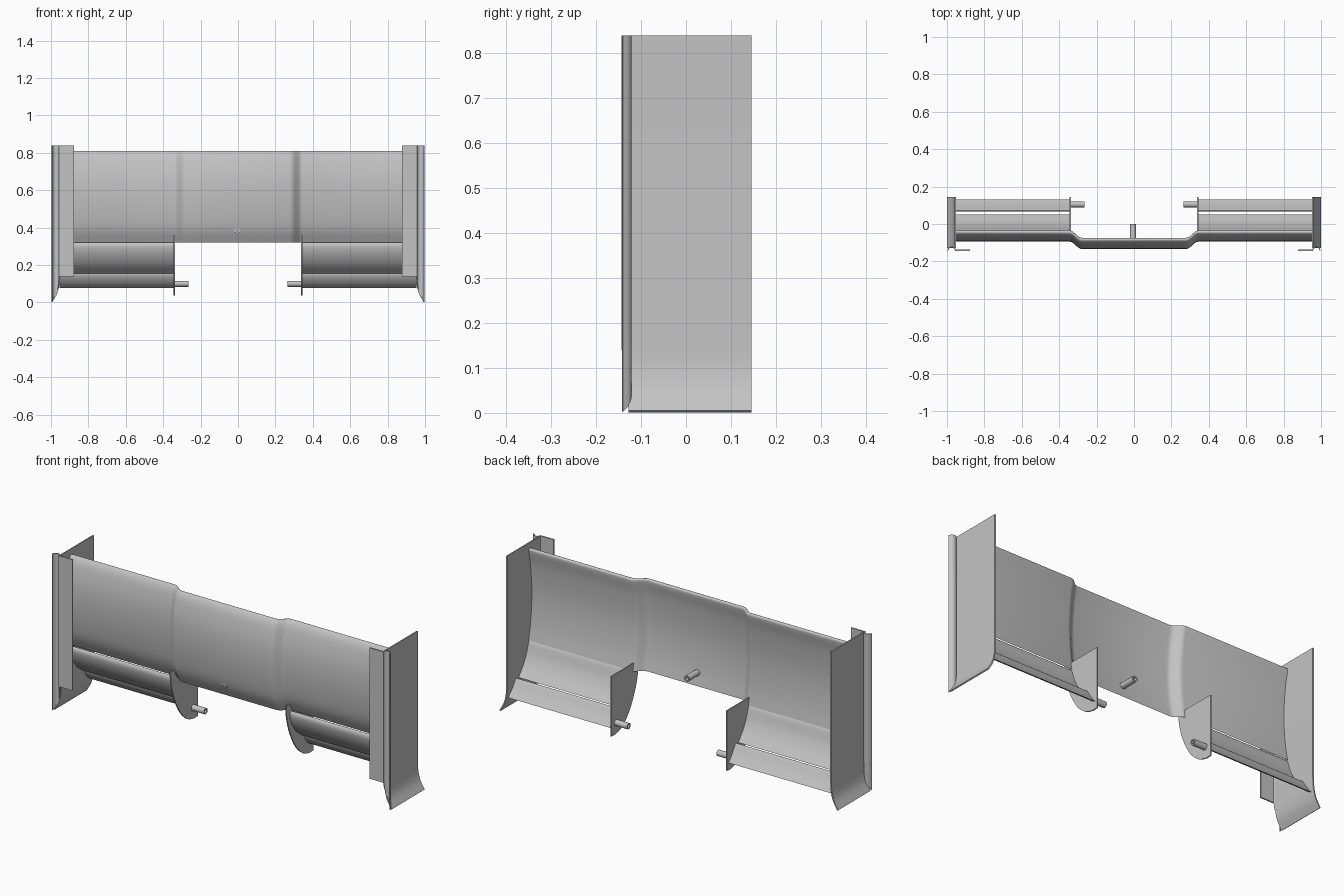
import bpy, bmesh
from mathutils import Vector, Matrix

cube = bpy.data.objects.get("Cube")
if cube:
    bpy.data.objects.remove(cube, do_unlink=True)

grey = bpy.data.materials.new("plain_grey")
grey.use_nodes = True
grey.diffuse_color = (0.55, 0.55, 0.55, 1)
grey.node_tree.nodes["Principled BSDF"].inputs["Base Color"].default_value = (0.55, 0.55, 0.55, 1)


def finish(name, bm, thickness=0, mirror=True, offset=0):
    """Make an object, thickened if asked and mirrored left to right."""
    bmesh.ops.recalc_face_normals(bm, faces=bm.faces)
    mesh = bpy.data.meshes.new(name)
    bm.to_mesh(mesh)
    bm.free()
    mesh.materials.append(grey)
    ob = bpy.data.objects.new(name, mesh)
    bpy.context.collection.objects.link(ob)
    bpy.ops.object.select_all(action='DESELECT')
    bpy.context.view_layer.objects.active = ob
    ob.select_set(True)
    if thickness:
        solid = ob.modifiers.new("thickness", 'SOLIDIFY')
        solid.thickness = thickness
        solid.offset = offset
    if mirror:
        ob.modifiers.new("mirror", 'MIRROR').use_mirror_merge = False
    for mod in list(ob.modifiers):
        bpy.ops.object.modifier_apply(modifier=mod.name)
    bpy.ops.object.shade_smooth_by_angle(angle=0.6)


def sheet(name, rows, thickness):
    """Skin a grid of points, given as equal rows."""
    bm = bmesh.new()
    grid = [[bm.verts.new(p) for p in row] for row in rows]
    for a, b in zip(grid, grid[1:]):
        for i in range(len(a) - 1):
            bm.faces.new((a[i], a[i + 1], b[i + 1], b[i]))
    finish(name, bm, thickness)


def smooth_path(points, steps=4):
    """Catmull-Rom curve through 2D points."""
    p = [Vector(q) for q in points]
    p = [2 * p[0] - p[1]] + p + [2 * p[-1] - p[-2]]
    out = []
    for a, b, c, d in zip(p, p[1:], p[2:], p[3:]):
        for k in range(steps):
            t = k / steps
            out.append(0.5 * (2 * b + (c - a) * t + (2 * a - 5 * b + 4 * c - d) * t * t
                              + (3 * b - a - 3 * c + d) * t ** 3))
    return out + [p[-2]]


def foil(name, profile, span, mirror):
    """Sweep a closed wing section, sharp at its first point, along x."""
    loop = smooth_path(profile + profile[:1])[:-1]
    n = len(loop)
    bm = bmesh.new()
    rings = [[bm.verts.new((x, y + dy, z)) for y, z in loop] for x, dy in span]
    for a, b in zip(rings, rings[1:]):
        for i in range(n):
            j = (i + 1) % n
            bm.faces.new((a[i], a[j], b[j], b[i]))
    bm.faces.new(rings[0])
    bm.faces.new(rings[-1])
    finish(name, bm, mirror=mirror)


def tube(name, start, axis, length, radius, mirror):
    bm = bmesh.new()
    direction = Vector(axis)
    turn = direction.to_track_quat('Z', 'Y').to_matrix().to_4x4()
    centre = Vector(start) + direction * length / 2
    bmesh.ops.create_cone(bm, cap_ends=False, segments=20, radius1=radius, radius2=radius,
                          depth=length, matrix=Matrix.Translation(centre) @ turn)
    finish(name, bm, 0.007, mirror, offset=-1)


# Main blade: wing section with a round top, stepped forward in the middle
step = smooth_path([(0.345, 0), (0.328, -0.006), (0.295, -0.034), (0.275, -0.04)])
half = [Vector((0.955, 0))] + step
span = [(-x, y) for x, y in half] + [(x, y) for x, y in reversed(half)]
foil("main_blade", [(-0.034, 0.32), (-0.068, 0.39), (-0.086, 0.48), (-0.094, 0.58),
                    (-0.09, 0.68), (-0.071, 0.77), (-0.052, 0.806), (-0.038, 0.808),
                    (-0.035, 0.792), (-0.049, 0.72), (-0.06, 0.6), (-0.059, 0.5),
                    (-0.049, 0.4)], span, False)

# Lower flaps on each side
flap_span = [(0.34, 0), (0.955, 0)]
foil("upper_flap", [(0.051, 0.155), (-0.002, 0.197), (-0.038, 0.25), (-0.053, 0.298),
                    (-0.046, 0.32), (-0.034, 0.31), (-0.015, 0.255), (0.012, 0.205)],
     flap_span, True)
foil("lower_flap", [(0.132, 0.077), (0.1, 0.096), (0.076, 0.125), (0.066, 0.15),
                    (0.071, 0.16), (0.08, 0.15), (0.1, 0.118)], flap_span, True)

# End plates with flared foot
flare = smooth_path([(0.955, 0.15), (0.958, 0.1), (0.97, 0.05), (0.996, 0.003)])
side = [Vector((0.955, 0.838))] + flare
sheet("end_plate", [[(x, y, z) for x, z in side] for y in (-0.128, 0.145)], 0.007)


def foot_height(x):
    """Height of the flared foot at a given x."""
    for a, b in zip(flare, flare[1:]):
        if a.x <= x <= b.x:
            return a.y + (b.y - a.y) * (x - a.x) / max(b.x - a.x, 1e-6)
    return flare[-1].y if x > flare[-1].x else flare[0].y


# Front channel and flange along each end plate
channel = smooth_path([(0.955, -0.139), (0.961, -0.129), (0.973, -0.123),
                       (0.987, -0.127), (0.996, -0.141)])
sheet("front_channel", [[(x, y, 0.838) for x, y in channel],
                        [(x, y, foot_height(x)) for x, y in channel]], 0.005)
sheet("front_flange", [[(x, -0.14, z) for x in (0.876, 0.958)] for z in (0.14, 0.838)], 0.007)

# Inner plates closing the flaps
outline = [(0.145, 0.36), (0.145, 0.04)] + [tuple(p) for p in smooth_path(
    [(0.115, 0.038), (0.06, 0.055), (0.0, 0.11), (-0.05, 0.2), (-0.078, 0.29), (-0.086, 0.36)])]
bm = bmesh.new()
bm.faces.new([bm.verts.new((0.341, y, z)) for y, z in outline])
finish("inner_plate", bm, 0.006)

# Mounting tubes
tube("side_tube", (0.341, 0.105, 0.1), (-1, 0, 0), 0.077, 0.016, True)
tube("centre_tube", (-0.005, -0.11, 0.385), (0, 1, 0), 0.11, 0.016, False)
